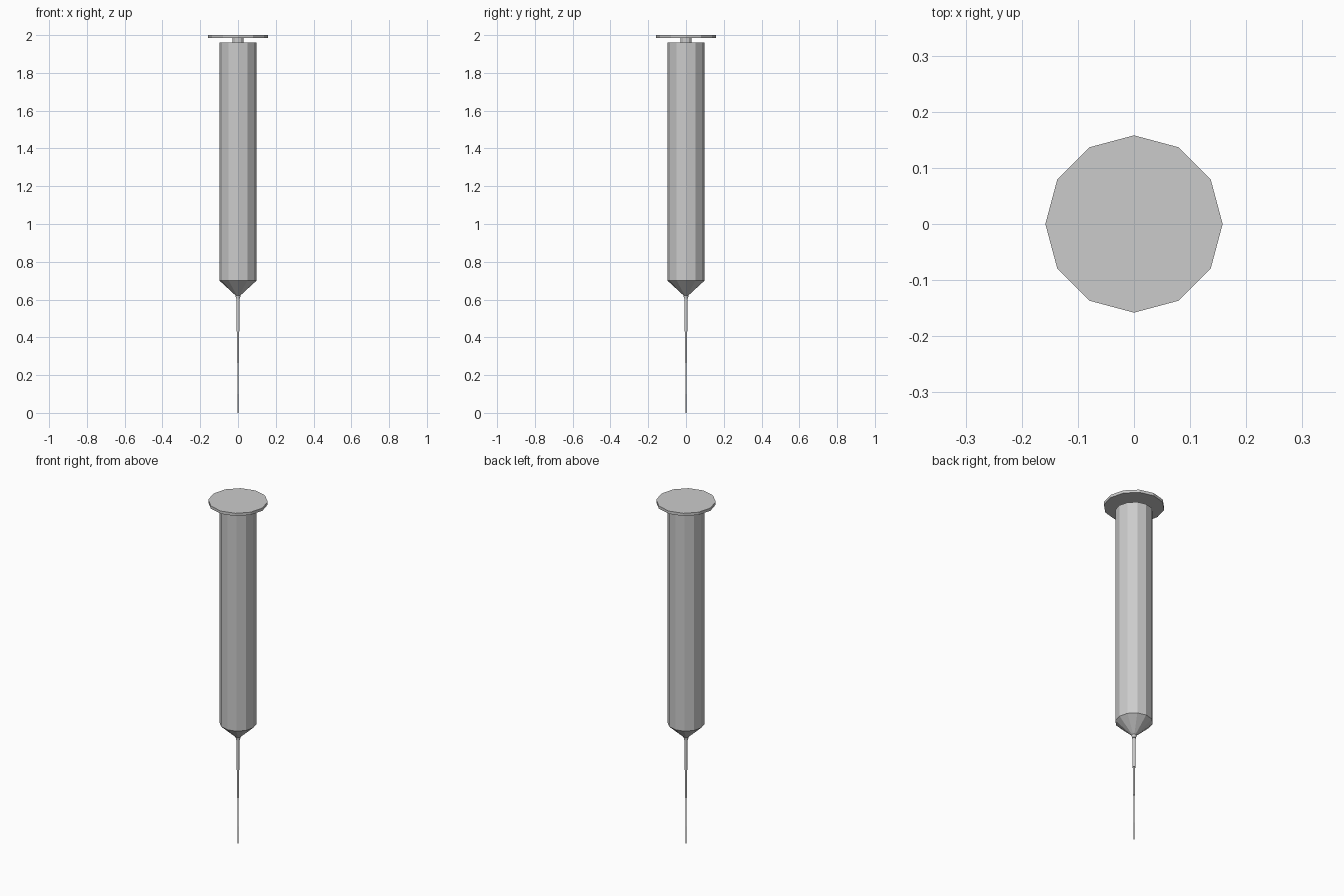
import bpy, bmesh
from math import cos, sin, tau

if "Cube" in bpy.data.objects:
    bpy.data.objects.remove(bpy.data.objects["Cube"])

SIDES = 12

def lathe(name, profile):
    """Closed flat-shaded solid turned around z from (radius, z) points, bottom to top."""
    bm = bmesh.new()
    rings = [[bm.verts.new((r * cos(tau * i / SIDES), r * sin(tau * i / SIDES), z))
              for i in range(SIDES)] for r, z in profile]
    for low, high in zip(rings, rings[1:]):
        for i in range(SIDES):
            j = (i + 1) % SIDES
            bm.faces.new((low[i], low[j], high[j], high[i]))
    bm.faces.new(rings[0][::-1])
    bm.faces.new(rings[-1])
    mesh = bpy.data.meshes.new(name)
    bm.to_mesh(mesh)
    bm.free()
    obj = bpy.data.objects.new(name, mesh)
    bpy.context.collection.objects.link(obj)
    return obj

# Barrel with conical nose and small needle hub
lathe("barrel", [(0.011, 0.605), (0.013, 0.622), (0.098, 0.70), (0.098, 1.96)])

# Needle: telescoping sections, thinner towards the tip
for name, r, z0, z1 in [("needle_base", 0.0085, 0.43, 0.61),
                        ("needle_upper", 0.006, 0.265, 0.43),
                        ("needle_lower", 0.0035, 0.10, 0.265),
                        ("needle_tip", 0.0015, 0.0, 0.10)]:
    lathe(name, [(r, z0), (r, z1)])

# Plunger rod and thumb plate
lathe("plunger_rod", [(0.03, 1.94), (0.03, 1.985)])
lathe("thumb_plate", [(0.158, 1.984), (0.158, 2.0)])
